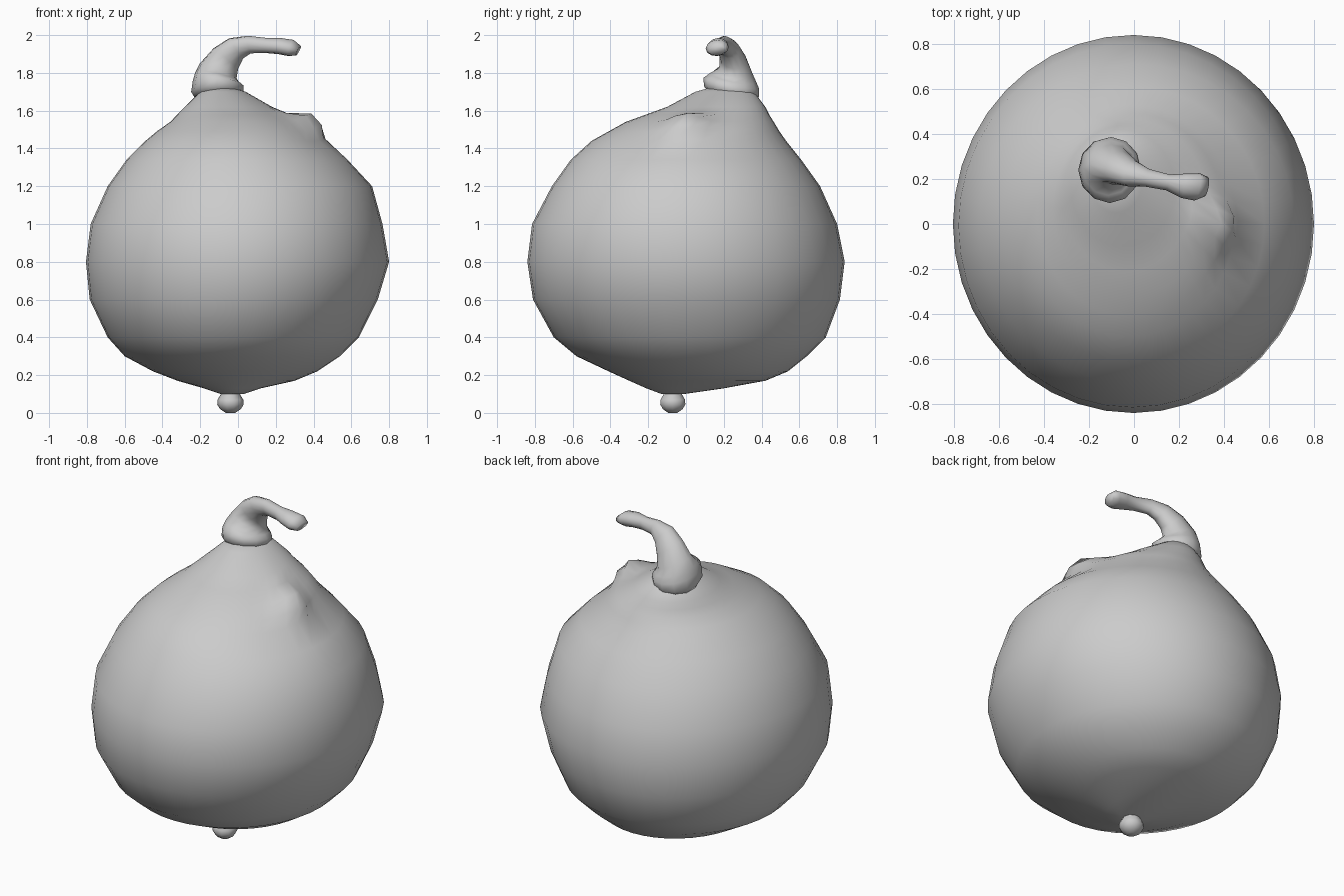
import bpy, bmesh, math
from mathutils import Vector

old = bpy.data.objects.get("Cube")
if old:
    bpy.data.objects.remove(old, do_unlink=True)

grey = bpy.data.materials.new("plain_grey")
grey.use_nodes = True
grey.diffuse_color = (0.6, 0.6, 0.6, 1)
grey.node_tree.nodes["Principled BSDF"].inputs["Base Color"].default_value = (0.6, 0.6, 0.6, 1)


def loft(name, rings, sides, deform=None):
    """Skin rings given as (centre, side vector, depth vector) and cap both ends."""
    bm = bmesh.new()
    loops = []
    for c, u, v in rings:
        loop = []
        for i in range(sides):
            a = math.tau * i / sides
            p = c + u * math.cos(a) + v * math.sin(a)
            loop.append(bm.verts.new(deform(p) if deform else p))
        loops.append(loop)
    for lo, hi in zip(loops, loops[1:]):
        for i in range(sides):
            j = (i + 1) % sides
            bm.faces.new((lo[i], lo[j], hi[j], hi[i]))
    bm.faces.new(loops[0][::-1])
    bm.faces.new(loops[-1])
    bmesh.ops.recalc_face_normals(bm, faces=bm.faces)
    mesh = bpy.data.meshes.new(name)
    bm.to_mesh(mesh)
    bm.free()
    mesh.materials.append(grey)
    mesh.shade_smooth()
    ob = bpy.data.objects.new(name, mesh)
    bpy.context.collection.objects.link(ob)
    return ob


def box_ring(z, x0, x1, y0, y1):
    return (Vector(((x0 + x1) / 2, (y0 + y1) / 2, z)),
            Vector(((x1 - x0) / 2, 0, 0)), Vector((0, (y1 - y0) / 2, 0)))


# Lopsided gourd body: height, left/right extent, front/back extent
body_profile = [
    (.10, -.09, .03, -.13, -.01), (.13, -.18, .12, -.21, .20),
    (.17, -.32, .30, -.30, .42), (.22, -.45, .42, -.41, .54),
    (.30, -.60, .54, -.58, .64), (.40, -.69, .64, -.70, .74),
    (.60, -.785, .74, -.81, .815), (.80, -.805, .80, -.84, .84),
    (1.0, -.78, .765, -.815, .80), (1.2, -.69, .71, -.71, .71),
    (1.34, -.59, .58, -.61, .61), (1.44, -.49, .45, -.50, .53),
    (1.49, -.43, .40, -.41, .495), (1.54, -.36, .33, -.32, .465),
    (1.58, -.32, .25, -.21, .44), (1.62, -.28, .18, -.10, .42),
    (1.70, -.20, .04, .05, .36), (1.72, -.14, -.02, .12, .30),
]


# Small raised knob on the shoulder
def shoulder_bump(p):
    d = (p - Vector((.35, 0, 1.52))).length
    return p + Vector((.07, -.01, .05)) * math.exp(-(d / .1) ** 2)


loft("gourd_body", [box_ring(*r) for r in body_profile], 40, shoulder_bump)

# Blossom-end nub underneath
nub = [(0, .025), (.02, .055), (.045, .07), (.07, .068), (.10, .05), (.14, .05)]
loft("bottom_nub", [box_ring(z, -.04 - r, -.04 + r, -.07 - r, -.07 + r) for z, r in nub], 10)

# Bent stem: centre, in-plane radius, sideways radius, lean from vertical
stem_path = [
    (-.11, .24, 1.67, .12, .12, 0), (-.11, .24, 1.70, .138, .148, 0),
    (-.105, .24, 1.745, .135, .15, 5), (-.11, .25, 1.775, .12, .125, 12),
    (-.105, .265, 1.81, .105, .09, 22), (-.065, .25, 1.875, .085, .075, 40),
    (-.01, .225, 1.93, .065, .06, 55), (.06, .205, 1.95, .047, .04, 80),
    (.15, .185, 1.945, .04, .036, 95), (.22, .17, 1.942, .043, .055, 98),
    (.28, .165, 1.932, .045, .062, 108), (.32, .165, 1.918, .028, .045, 115),
]
stem_rings = []
for x, y, z, a, b, lean in stem_path:
    t = math.radians(lean)
    tilt = -.2 * math.cos(t)
    stem_rings.append((Vector((x, y, z)),
                       Vector((math.cos(t), 0, -math.sin(t))) * a,
                       Vector((.2 * math.sin(t), 1, tilt)).normalized() * b))
loft("stem", stem_rings, 12)
